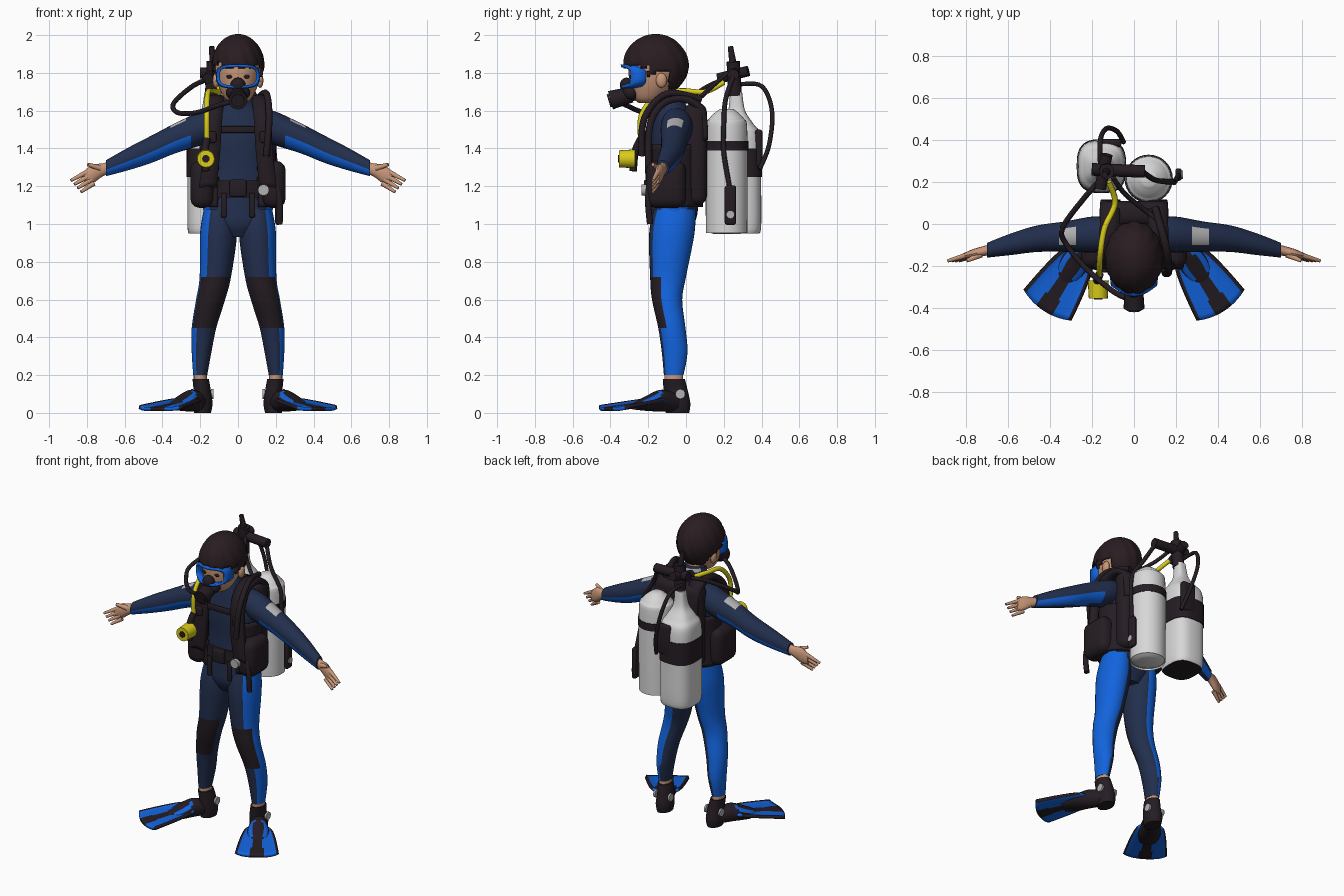
import bpy, bmesh
from math import sin, cos, pi, radians, copysign, atan2
from mathutils import Vector, Matrix

if "Cube" in bpy.data.objects:
    bpy.data.objects.remove(bpy.data.objects["Cube"])


def material(name, *rgb):
    m = bpy.data.materials.new(name)
    m.use_nodes = True
    m.diffuse_color = (*rgb, 1)
    m.node_tree.nodes["Principled BSDF"].inputs["Base Color"].default_value = (*rgb, 1)
    return m


navy = material("navy suit", .016, .028, .075)
blue = material("bright blue", .006, .125, .72)
black = material("black gear", .018, .012, .017)
hair_mat = material("dark hair", .022, .012, .015)
skin = material("skin", .58, .31, .19)
white = material("tank white", .68, .68, .68)
yellow = material("yellow", .70, .60, .01)
grey = material("light grey", .45, .45, .45)


def finish(obj, mirror=False, solid=0):
    bpy.context.collection.objects.link(obj)
    if solid:
        mod = obj.modifiers.new("thickness", "SOLIDIFY")
        mod.thickness, mod.offset = solid, 0
    if mirror:
        obj.modifiers.new("mirror", "MIRROR")
    return obj


def add(name, bm, mats, rule=None, keep=None, matrix=None, mirror=False, solid=0):
    bmesh.ops.recalc_face_normals(bm, faces=bm.faces[:])
    bm.normal_update()
    if keep:
        gone = [f for f in bm.faces if not keep(f.calc_center_median(), f.normal)]
        bmesh.ops.delete(bm, geom=gone, context="FACES")
    for f in bm.faces:
        f.smooth = True
        if rule:
            f.material_index = rule(f.calc_center_median(), f.normal)
    for e in bm.edges:
        e.smooth = e.calc_face_angle(0) < .7
    if matrix:
        bm.transform(matrix)
    mesh = bpy.data.meshes.new(name)
    bm.to_mesh(mesh)
    bm.free()
    for m in mats:
        mesh.materials.append(m)
    return finish(bpy.data.objects.new(name, mesh), mirror, solid)


def resample(pts, k=5):
    """Smooth spline through tuples of any length."""
    out = []
    for i in range(len(pts) - 1):
        quad = [Vector(pts[max(0, min(len(pts) - 1, i + j))]) for j in (-1, 0, 1, 2)]
        a, b, c, d = quad
        for s in range(k):
            t = s / k
            out.append(b + (c - a) * t / 2 + (a - b * 2.5 + c * 2 - d / 2) * t * t
                       + ((b - c) * 1.5 + (d - a) / 2) * t ** 3)
    return out + [Vector(pts[-1])]


def loft(rings, axis="z", n=32, e=1.0, k=5):
    """Rings are (position on axis, two centre coordinates, two radii)."""
    bm, loops = bmesh.new(), []
    for t, u, v, a, b in resample(rings, k):
        loop = []
        for i in range(n):
            c, s = cos(2 * pi * i / n), sin(2 * pi * i / n)
            p, q = u + a * copysign(abs(c) ** e, c), v + b * copysign(abs(s) ** e, s)
            loop.append(bm.verts.new({"x": (t, p, q), "y": (p, t, q), "z": (p, q, t)}[axis]))
        loops.append(loop)
    for a, b in zip(loops, loops[1:]):
        for i in range(n):
            bm.faces.new((a[i], a[i - 1], b[i - 1], b[i]))
    bm.faces.new(loops[0])
    bm.faces.new(loops[-1])
    return bm


def ball(centre, size, n=20):
    bm = bmesh.new()
    bmesh.ops.create_uvsphere(bm, u_segments=n, v_segments=n // 2, radius=1)
    bm.transform(Matrix.Translation(centre) @ Matrix.Diagonal((*size, 1)))
    return bm


def box(centre, size, bevel=.01):
    bm = bmesh.new()
    bmesh.ops.create_cube(bm, size=1)
    bm.transform(Matrix.Translation(centre) @ Matrix.Diagonal((*size, 1)))
    bmesh.ops.bevel(bm, geom=bm.edges[:], offset=bevel, segments=3, profile=.5, affect="EDGES")
    return bm


def rod(start, end, r1, r2=None, n=20):
    p, q = Vector(start), Vector(end)
    bm = bmesh.new()
    bmesh.ops.create_cone(bm, cap_ends=True, segments=n, radius1=r1, radius2=r2 or r1, depth=(q - p).length)
    bm.transform(Matrix.Translation((p + q) / 2) @ (q - p).to_track_quat("Z", "Y").to_matrix().to_4x4())
    return bm


def hose(name, path, r, mat, mirror=False):
    cu = bpy.data.curves.new(name, "CURVE")
    cu.dimensions, cu.bevel_depth, cu.bevel_resolution, cu.use_fill_caps = "3D", r, 3, True
    pts = resample(path, 7)
    sp = cu.splines.new("POLY")
    sp.points.add(len(pts) - 1)
    for point, p in zip(sp.points, pts):
        point.co = (*p, 1)
    sp.use_smooth = True
    cu.materials.append(mat)
    return finish(bpy.data.objects.new(name, cu), mirror)


# Wetsuit: torso, legs with blue outer panels and knee pads, arms
add("torso", loft([(.93, 0, -.07, .08, .08), (1, 0, -.07, .16, .115), (1.1, 0, -.06, .185, .125),
                   (1.3, 0, -.06, .165, .12), (1.45, 0, -.06, .185, .125), (1.56, 0, -.06, .17, .11),
                   (1.63, 0, -.08, .1, .08), (1.7, 0, -.09, .07, .07)]), [navy, blue, grey],
    lambda c, n: 1 if c.z < 1.1 and abs(n.x) > .75 else 2 if c.z > 1.67 and c.y > -.06 else 0)


def leg_colour(c, n):
    if .46 < c.z < .72 and n.y < -.35:
        return 2
    return 1 if n.x * .9 + n.y * .42 > .3 else 0


add("legs", loft([(1.08, .1, -.06, .08, .11), (.95, .103, -.075, .098, .12), (.72, .12, -.095, .083, .095),
                  (.6, .145, -.1, .077, .08), (.45, .18, -.075, .065, .072), (.32, .193, -.06, .052, .068),
                  (.2, .2, -.065, .037, .052)]), [navy, blue, black], leg_colour, mirror=True)


def arm_colour(c, n):
    if .27 < c.x < .35 and n.z > .75:
        return 2
    return 1 if c.x > .24 and -.9 < n.z < -.15 else 0


add("arms", loft([(.12, -.05, 1.53, .08, .085), (.2, -.05, 1.505, .085, .09), (.33, -.06, 1.455, .072, .08),
                  (.46, -.07, 1.395, .063, .072), (.58, -.095, 1.345, .052, .06), (.7, -.125, 1.295, .035, .042)],
                 "x"), [navy, blue, grey], arm_colour, mirror=True)

# Hands with palms forward
add("palms", loft([(.68, -.12, 1.3, .025, .032), (.72, -.13, 1.285, .024, .035), (.77, -.143, 1.265, .022, .05),
                   (.815, -.153, 1.245, .012, .035)], "x", 16), [skin], mirror=True)
for i in range(4):
    p = Vector((.8 - .012 * i, -.15, 1.275 - .02 * i))
    add("fingers", rod(p, p + Vector((.085 - .006 * i, -.025, -.045)), .014, .008, 10), [skin], mirror=True)
add("thumbs", rod((.73, -.145, 1.295), (.795, -.175, 1.315), .017, .009, 10), [skin], mirror=True)

# Head, neck, ears, eyes and ridged hair
add("neck", loft([(1.58, 0, -.08, .06, .06), (1.73, 0, -.12, .055, .06)], n=20), [skin])
add("face", loft([(1.64, 0, -.2, .04, .05), (1.67, 0, -.195, .075, .085), (1.75, 0, -.17, .11, .13),
                  (1.85, 0, -.16, .12, .14), (1.95, 0, -.16, .08, .1)]), [skin])
add("ears", ball((.117, -.13, 1.76), (.018, .03, .04), 12), [skin], mirror=True)
add("eyes", ball((.045, -.292, 1.78), (.018, .008, .01), 12), [hair_mat], mirror=True)
hair = ball((0, 0, 0), (1, 1, 1), 64)
for v in hair.verts:
    wave = 1 + .022 * sin(13 * atan2(v.co.y, v.co.x) + 5 * v.co.z) * (1 - v.co.z ** 2)
    v.co = Vector((v.co.x * .132 * wave, -.16 + v.co.y * .166 * wave, 1.84 + v.co.z * .16))


def hair_keep(c, n):
    line = 1.835 if c.y < -.2 else 1.79 if c.y < -.09 else 1.71
    return c.z > line + .014 * sin(c.x * 95 + c.y * 30)


add("hair", hair, [hair_mat], keep=hair_keep, solid=.012)

# Dive mask: curved frame open at the front, nose pocket, mouthpiece
bm = bmesh.new()
loops = []
for grow, depth in ((1, 0), (1.04, .03), (1.06, .075)):
    loop = []
    for i in range(40):
        c, s = cos(pi * i / 20), sin(pi * i / 20)
        x = .103 * grow * copysign(abs(c) ** .6, c)
        z = 1.782 + .055 * grow * copysign(abs(s) ** .6, s)
        loop.append(bm.verts.new((x, -.345 + 5 * x * x + depth, z)))
    loops.append(loop)
for a, b in zip(loops, loops[1:]):
    for i in range(40):
        bm.faces.new((a[i - 1], a[i], b[i], b[i - 1]))
add("mask_frame", bm, [blue], solid=.014)
add("mask_nose_pocket", ball((0, -.315, 1.735), (.04, .035, .04)), [black])
add("mouthpiece", ball((0, -.29, 1.695), (.065, .05, .045)), [black])
add("mouth_regulator", rod((0, -.29, 1.685), (0, -.4, 1.655), .042, .05), [black])
add("regulator_cover", rod((0, -.4, 1.655), (0, -.41, 1.652), .035), [black])

# Boots and fins, built pointing forward then turned outward
add("boots", loft([(0, .188, -.045, .045, .062), (.05, .188, -.045, .053, .068), (.12, .19, -.055, .046, .064),
                   (.18, .198, -.064, .043, .058)]), [black], mirror=True)
add("ankles", loft([(.15, .199, -.064, .036, .05), (.22, .2, -.065, .034, .049)], n=20), [skin], mirror=True)
turn = Matrix.Translation((.2, -.06, 0)) @ Matrix.Rotation(radians(33), 4, "Z")
add("fin_pockets", loft([(.03, 0, .05, .045, .045), (-.08, 0, .065, .058, .058), (-.17, 0, .05, .07, .04),
                         (-.25, 0, .035, .05, .018)], "y", 24), [black, blue],
    lambda c, n: 1 if c.y < -.1 and .3 < abs(n.x) < .75 and n.z > 0 else 0, matrix=turn, mirror=True)


def fin_half(t):
    return .058 + .075 * t ** .5


bm = bmesh.new()
rows = []
for j in range(13):
    t = j / 12
    rows.append([])
    for i in range(25):
        u = i / 12 - 1
        y = -.1 - .29 * t - .03 * t * (1 - u ** 2)
        rows[-1].append(bm.verts.new((u * fin_half(t), y, .062 - .042 * t + .012 * u ** 6)))
for a, b in zip(rows, rows[1:]):
    for i in range(24):
        bm.faces.new((a[i], a[i + 1], b[i + 1], b[i]))


def fin_colour(c, n):
    t = min(1, max(0, (-c.y - .1) / .3))
    u = abs(c.x) / fin_half(t)
    return 1 if u > .92 or u < .12 + .22 * t else 0


add("fin_blades", bm, [blue, black], fin_colour, matrix=turn, mirror=True, solid=.02)
for x in (.131, .238):
    add("fin_buckles", rod((x, -.03, .1), (x + .012, -.03, .1), .026, n=14), [grey], mirror=True)

# Buoyancy vest: back panel, side wrap, straps, belt, pouches
add("vest_back", box((0, .05, 1.37), (.33, .12, .54), .045), [black])
add("vest_wrap", loft([(1.09, 0, -.06, .2, .14), (1.25, 0, -.06, .19, .138), (1.42, 0, -.06, .193, .138)]),
    [black], keep=lambda c, n: abs(n.z) < .8 and (abs(c.x) > .12 or c.y > 0), solid=.02)
add("belt", loft([(1.14, 0, -.06, .192, .142), (1.23, 0, -.06, .185, .14)]), [black])
bm = bmesh.new()
edge = []
for p in resample([(.11, .1, 1.45), (.115, .085, 1.6), (.115, 0, 1.665), (.12, -.11, 1.65), (.13, -.185, 1.55),
                   (.14, -.2, 1.38), (.16, -.195, 1.2)]):
    edge.append([bm.verts.new(p + Vector((d, 0, -abs(d) * .15))) for d in (-.045, 0, .045)])
for a, b in zip(edge, edge[1:]):
    for i in range(2):
        bm.faces.new((a[i], a[i + 1], b[i + 1], b[i]))
add("shoulder_straps", bm, [black], mirror=True, solid=.035)
add("pouches", box((.19, -.105, 1.21), (.125, .21, .25), .05), [black], mirror=True)
add("chest_strap", box((0, -.195, 1.5), (.22, .02, .035), .006), [black])
add("belt_buckle", box((0, -.21, 1.19), (.09, .025, .09)), [black])
add("strap_clips", box((.14, -.215, 1.46), (.05, .03, .06)), [black], mirror=True)
add("strap_tails", box((.075, -.2, 1.1), (.03, .015, .13), .005), [black], mirror=True)
add("belt_clip", rod((.135, -.19, 1.18), (.135, -.235, 1.18), .03, n=12), [grey])
hose("inflator_hose", [(.1, .08, 1.66), (.15, -.1, 1.69), (.165, -.22, 1.56), (.15, -.235, 1.36)], .018, black)
hose("hip_hose", [(.2, -.19, 1.25), (.22, -.2, 1.12), (.22, -.19, 1.0)], .017, black)

# Twin tanks with bands
add("round_tank", loft([(.947, .07, .215, .07, .07), (.965, .07, .215, .104, .104), (1, .07, .215, .11, .11),
                        (1.48, .07, .215, .11, .11), (1.56, .07, .215, .09, .09), (1.61, .07, .215, .035, .035)]),
    [white])
add("valve_tank", loft([(.95, -.155, .275, .095, .1), (.975, -.155, .275, .112, .122), (1.2, -.155, .275, .113, .123),
                        (1.46, -.155, .275, .112, .12), (1.53, -.153, .272, .085, .085),
                        (1.6, -.15, .268, .045, .045), (1.7, -.145, .265, .032, .032)], e=.7),
    [white, black], lambda c, n: 1 if n.z < -.8 else 0)
add("round_tank_band", loft([(1.39, .07, .215, .115, .115), (1.44, .07, .215, .115, .115)]), [black])
add("valve_tank_band", loft([(1.25, -.155, .275, .118, .128), (1.4, -.155, .275, .117, .127)], e=.7), [black])
add("band_pad", box((-.11, .385, 1.4), (.1, .04, .2), .015), [black])

# First stage, valve and hoses
add("valve_body", rod((-.14, .26, 1.68), (-.13, .25, 1.86), .036), [black])
add("valve_crossbar", rod((-.2, .26, 1.8), (.05, .25, 1.79), .03), [black])
add("valve_knob", rod((-.16, .17, 1.77), (-.13, .33, 1.81), .028), [black])
add("valve_lever", rod((-.13, .25, 1.84), (-.14, .235, 1.94), .02, .014), [black])
hose("mouth_hose", [(-.15, .22, 1.77), (-.24, .12, 1.73), (-.34, -.02, 1.64), (-.32, -.1, 1.59),
                    (-.22, -.22, 1.59), (-.1, -.32, 1.63), (-.02, -.36, 1.65)], .013, black)
hose("rear_hose", [(-.16, .28, 1.74), (-.16, .4, 1.73), (-.13, .455, 1.6), (-.08, .44, 1.42), (-.05, .39, 1.29)],
     .012, black)
hose("vest_hose", [(-.1, .22, 1.8), (-.04, .14, 1.73), (.06, .06, 1.66), (.11, .02, 1.67)], .012, black)
hose("gauge_hose", [(.04, .25, 1.78), (.1, .21, 1.66), (.18, .2, 1.53), (.192, .2, 1.38), (.21, .23, 1.2)], .013, black)
add("gauge_console", box((.212, .235, 1.1), (.03, .06, .21), .013), [black])
add("gauge_face", rod((.225, .235, 1.05), (.232, .235, 1.05), .02), [grey])

# Yellow spare regulator on the right shoulder
hose("spare_hose", [(-.12, .2, 1.75), (-.09, .1, 1.7), (-.14, -.02, 1.705), (-.16, -.14, 1.69),
                    (-.165, -.235, 1.58), (-.165, -.24, 1.44)], .014, yellow)
hose("spare_hose_end", [(-.165, -.24, 1.45), (-.175, -.27, 1.38), (-.17, -.28, 1.28)], .02, black)
add("spare_regulator", rod((-.17, -.27, 1.345), (-.17, -.355, 1.345), .05, .045), [yellow])
add("spare_regulator_grille", rod((-.17, -.35, 1.345), (-.17, -.36, 1.345), .02), [black])
